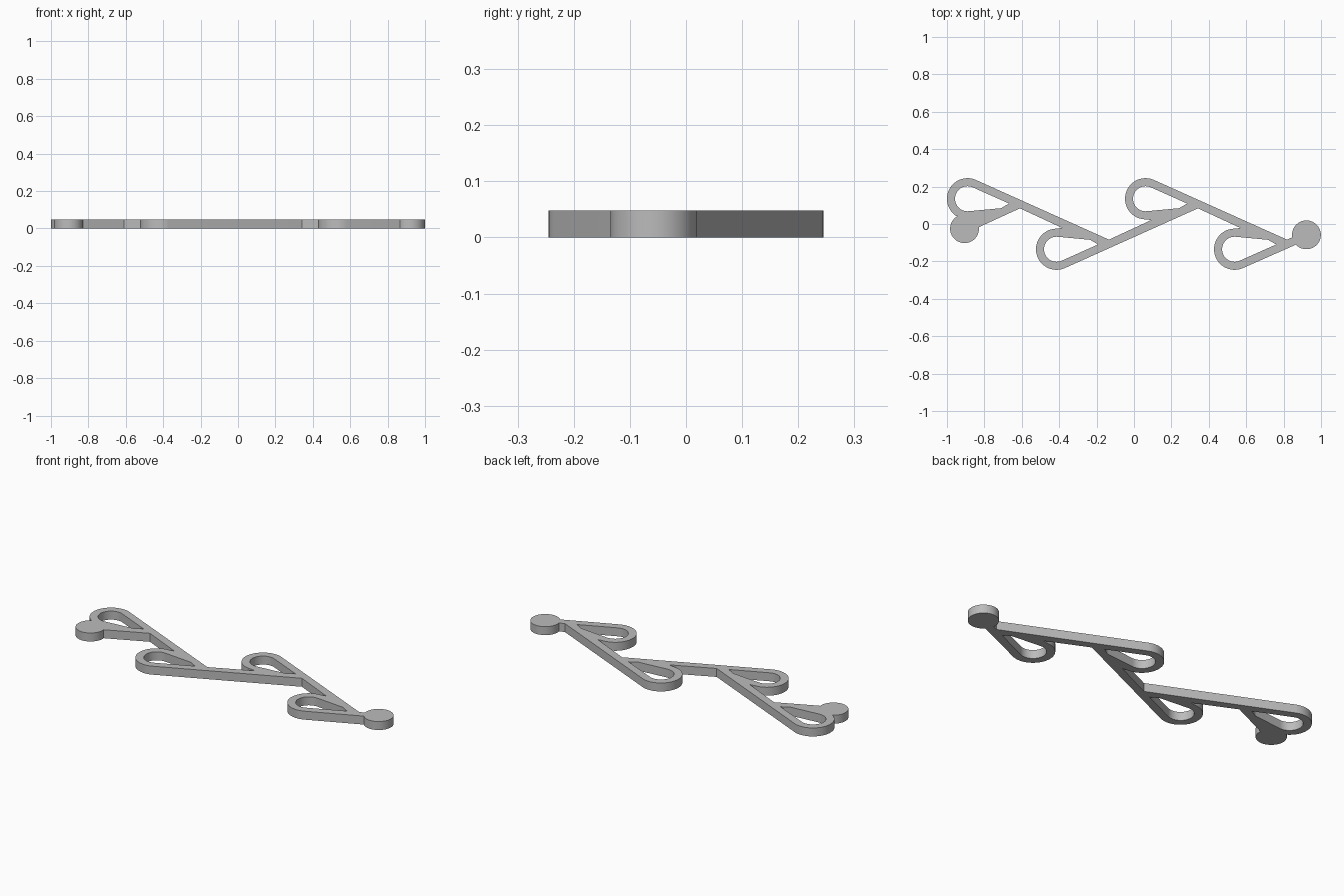
import bpy, bmesh
from math import sin, cos, radians

if "Cube" in bpy.data.objects:
    bpy.data.objects.remove(bpy.data.objects["Cube"], do_unlink=True)

HEIGHT = 0.048
OUTER, INNER, KNOB = 0.11, 0.067, 0.077
TANGENT = 66          # where the slanted bars leave each loop
# loop centres: (x, y, side), side -1 is mirrored downwards
A, B = (-0.89, 0.135, 1), (0.062, 0.135, 1)
C, D = (-0.414, -0.135, -1), (0.538, -0.135, -1)
LEFT_KNOB, RIGHT_KNOB = (-0.906, -0.025, 1), (0.922, -0.058, 1)


def at(centre, dx, dy):
    x, y, side = centre
    return (x + dx, y + side * dy)


def arc(centre, radius, start, end, steps=36):
    angles = [radians(start + (end - start) * i / steps) for i in range(steps + 1)]
    return [at(centre, radius * cos(a), radius * sin(a)) for a in angles]


def loop(centre, start=270):
    return arc(centre, OUTER, start, TANGENT)


def corner(centre):
    return [at(centre, 0.28, -0.0514)]


def notch(centre):
    return [at(centre, 0.03, -0.114)]


def hole(centre):
    return arc(centre, INNER, 275, TANGENT) + [at(centre, 0.222, -0.0256),
                                               at(centre, 0.179, -0.0505)]


# Outline, clockwise: upper edge, right knob, lower edge, left knob
outline = loop(A, 238) + corner(C) + notch(B) + loop(B) + corner(D)
outline += arc(RIGHT_KNOB, KNOB, 190, -137, 48)
outline += loop(D)[::-1] + notch(D) + corner(B)
outline += loop(C)[::-1] + notch(C) + corner(A)
outline += arc(LEFT_KNOB, KNOB, 6, -240, 48)

# Flat plate with teardrop holes, extruded upwards
bm = bmesh.new()
edges = []
for ring in [outline] + [hole(c) for c in (A, B, C, D)]:
    verts = [bm.verts.new((x, y, 0)) for x, y in ring]
    edges += [bm.edges.new((v, verts[i - 1])) for i, v in enumerate(verts)]
bmesh.ops.triangle_fill(bm, edges=edges, use_beauty=True, normal=(0, 0, 1))
top = bmesh.ops.extrude_face_region(bm, geom=bm.faces[:], use_keep_orig=True)
bmesh.ops.translate(bm, vec=(0, 0, HEIGHT),
                    verts=[g for g in top["geom"] if isinstance(g, bmesh.types.BMVert)])
bmesh.ops.recalc_face_normals(bm, faces=bm.faces[:])
mesh = bpy.data.meshes.new("zigzag_branch")
bm.to_mesh(mesh)
bm.free()

branch = bpy.data.objects.new("zigzag_branch", mesh)
bpy.context.collection.objects.link(branch)

# Plain grey
grey = bpy.data.materials.new("plain grey")
grey.use_nodes = True
colour = (0.5, 0.5, 0.5, 1)
grey.diffuse_color = colour
grey.node_tree.nodes["Principled BSDF"].inputs["Base Color"].default_value = colour
mesh.materials.append(grey)

# Smooth round walls, sharp rims
bpy.ops.object.select_all(action="DESELECT")
branch.select_set(True)
bpy.context.view_layer.objects.active = branch
bpy.ops.object.shade_smooth_by_angle(angle=radians(20))
